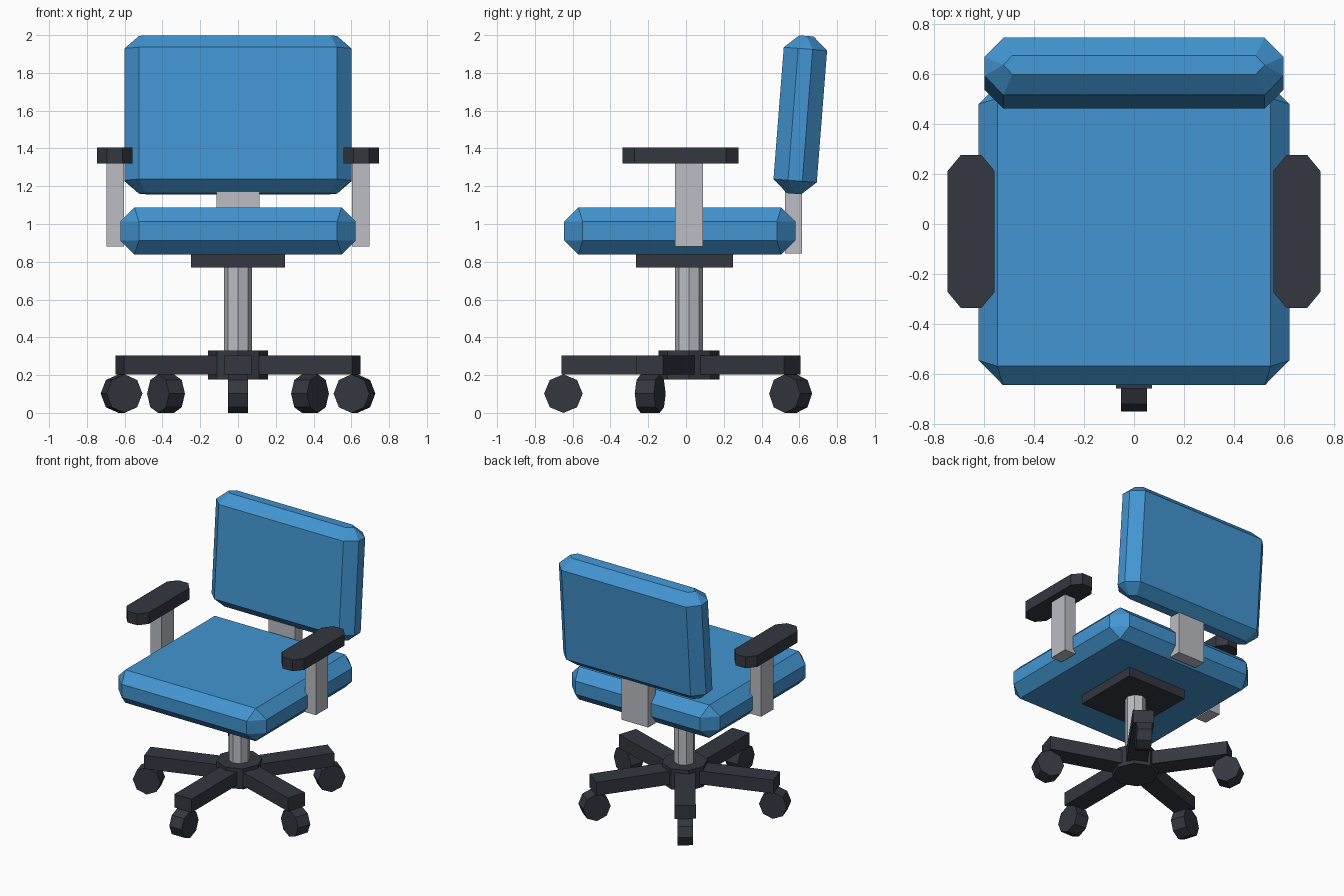
import bpy, bmesh
from math import cos, sin, pi, radians
from mathutils import Matrix, Vector

if "Cube" in bpy.data.objects:
    bpy.data.objects.remove(bpy.data.objects["Cube"])


def material(name, color):
    m = bpy.data.materials.new(name)
    m.diffuse_color = (*color, 1)
    m.use_nodes = True
    m.node_tree.nodes["Principled BSDF"].inputs["Base Color"].default_value = m.diffuse_color
    return m


BLUE = material("blue_fabric", (0.055, 0.30, 0.64))
DARK = material("dark_plastic", (0.035, 0.038, 0.052))
METAL = material("light_metal", (0.50, 0.51, 0.55))


def hull(name, points, mat, xf=Matrix()):
    """Flat-faced convex part spanned by its corner points."""
    bm = bmesh.new()
    for p in points:
        bm.verts.new(xf @ Vector(p))
    bmesh.ops.convex_hull(bm, input=bm.verts)
    bmesh.ops.dissolve_limit(bm, angle_limit=0.01, verts=bm.verts, edges=bm.edges)
    bmesh.ops.recalc_face_normals(bm, faces=bm.faces)
    me = bpy.data.meshes.new(name)
    bm.to_mesh(me)
    bm.free()
    me.materials.append(mat)
    ob = bpy.data.objects.new(name, me)
    bpy.context.collection.objects.link(ob)
    return ob


def spread(x, y, z):
    """All sign combinations of a half-size point."""
    return [(a * x, b * y, c * z) for a in (-1, 1) for b in (-1, 1) for c in (-1, 1)]


def box(name, lo, hi, mat, xf=Matrix()):
    pts = [(x, y, z) for x in (lo[0], hi[0]) for y in (lo[1], hi[1]) for z in (lo[2], hi[2])]
    return hull(name, pts, mat, xf)


def octagon(name, r, z0, z1, mat, xf=Matrix()):
    pts = [(r * cos(i * pi / 4), r * sin(i * pi / 4), z) for i in range(8) for z in (z0, z1)]
    return hull(name, pts, mat, xf)


# Cushions: chamfered slabs
seat_pts = spread(0.548, 0.537, 0.125) + spread(0.525, 0.613, 0.05) + spread(0.623, 0.514, 0.05)
hull("seat", seat_pts, BLUE, Matrix.Translation((0, -0.033, 0.963)))

back_pts = (spread(0.524, 0.115, 0.35) + spread(0.60, 0.038, 0.35)
            + spread(0.488, 0.038, 0.419) + spread(0.524, 0, 0.419))
hull("backrest", back_pts, BLUE,
     Matrix.Translation((0, 0.605, 1.578)) @ Matrix.Rotation(-0.078, 4, 'X'))
box("back_support", (-0.113, 0.525, 0.843), (0.113, 0.615, 1.25), METAL)

# Armrests on both sides
for s, side in ((-1, "left"), (1, "right")):
    box(f"arm_post_{side}", (s * 0.603, -0.058, 0.88), (s * 0.695, 0.09, 1.33), METAL)
    pad = spread(0.094, 0.243, 0.043) + spread(0.041, 0.307, 0.043)
    hull(f"arm_pad_{side}", pad, DARK, Matrix.Translation((s * 0.653, -0.03, 1.363)))

# Column, plate and hub
box("seat_plate", (-0.248, -0.264, 0.77), (0.248, 0.248, 0.845), DARK)
BASE = Matrix.Translation((0, 0.016, 0)) @ Matrix.Diagonal((0.975, 1, 1, 1))
octagon("column", 0.075, 0.25, 0.78, METAL, BASE)
octagon("hub", 0.162, 0.176, 0.331, DARK, BASE)

# Five-arm star base with a caster under each arm tip
for i in range(5):
    turn = BASE @ Matrix.Rotation(radians(-90 + 72 * i), 4, 'Z')
    box(f"base_arm_{i + 1}", (0.03, -0.074, 0.203), (0.676, 0.074, 0.305), DARK, turn)
    wheel = turn @ Matrix.Translation((0.665, 0, 0.102)) @ Matrix.Rotation(pi / 2, 4, 'X')
    octagon(f"caster_{i + 1}", 0.102, -0.053, 0.053, DARK, wheel)
